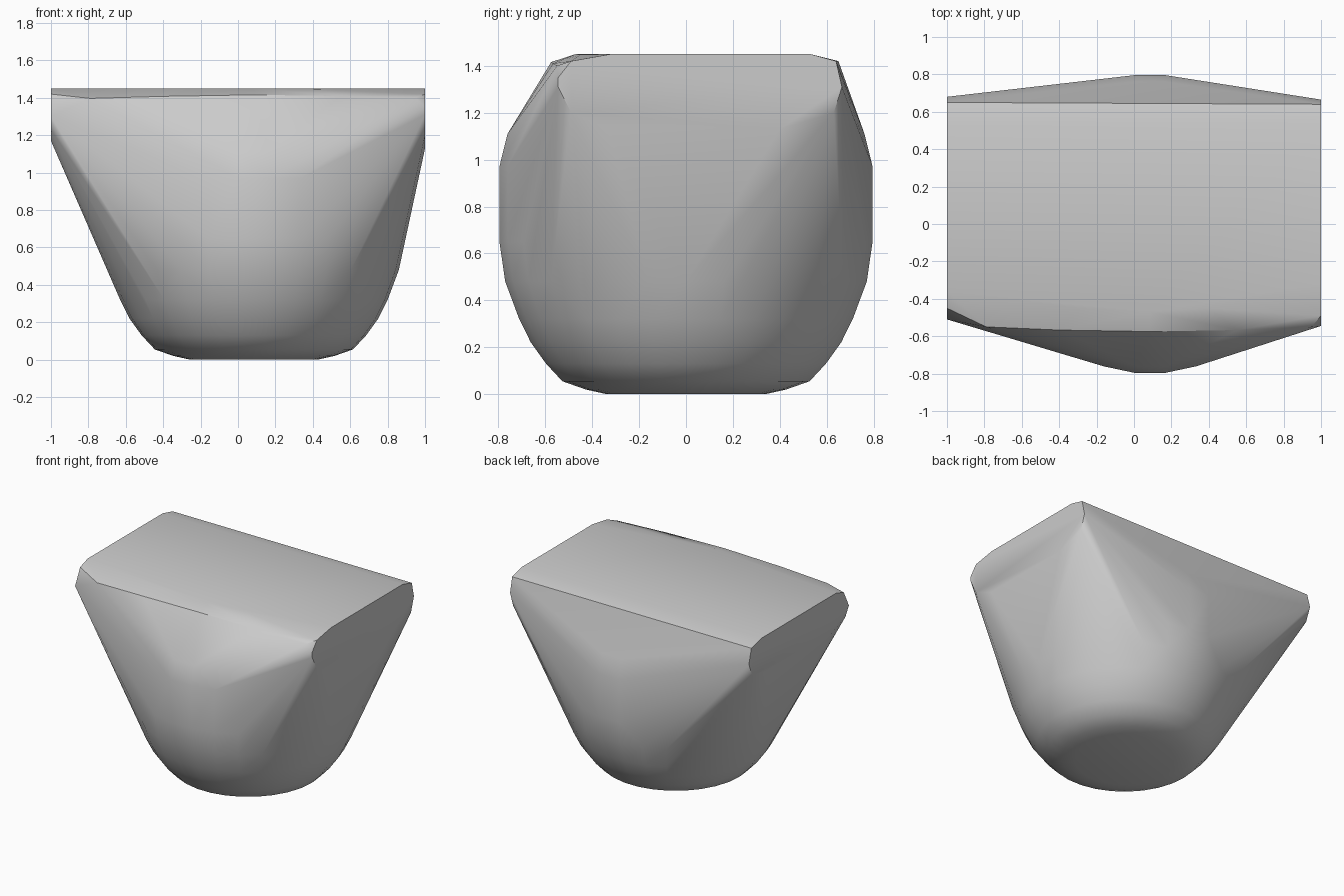
import bpy, bmesh, math

cube = bpy.data.objects.get("Cube")
if cube:
    bpy.data.objects.remove(cube, do_unlink=True)

mat = bpy.data.materials.new("neutral grey")
mat.use_nodes = True
grey = (0.6, 0.6, 0.6, 1)
mat.diffuse_color = grey
mat.node_tree.nodes["Principled BSDF"].inputs["Base Color"].default_value = grey

CENTRE_X = 0.085
SEGMENTS = 30

# Round bowl: (radius, height) profile turned about the centre
bowl = [(0.34, 0.0), (0.43, 0.02), (0.53, 0.055), (0.60, 0.13), (0.665, 0.22),
        (0.715, 0.32), (0.775, 0.48), (0.8, 0.65), (0.8, 0.97), (0.765, 1.11)]

# Flat end plates: (y, z) outlines at each end
right_end = [(-0.36, 1.45), (-0.45, 1.42), (-0.51, 1.3), (-0.47, 1.23), (-0.3, 1.17),
             (0.42, 1.17), (0.64, 1.21), (0.68, 1.31), (0.65, 1.42), (0.53, 1.45)]
left_end = [(-0.32, 1.45), (-0.49, 1.42), (-0.545, 1.35), (-0.545, 1.31), (-0.49, 1.2),
            (-0.33, 1.13), (0.4, 1.13), (0.63, 1.2), (0.665, 1.31), (0.64, 1.42), (0.53, 1.45)]

# Gently bowed front rim of the lid: (x, y, z)
rim = [(-0.79, -0.55, 1.397), (-0.4, -0.567, 1.408), (CENTRE_X, -0.575, 1.416),
       (0.55, -0.567, 1.41), (0.95, -0.55, 1.4),
       (-0.3, -0.45, 1.448), (CENTRE_X, -0.47, 1.45), (0.4, -0.45, 1.448)]

points = list(rim)
for radius, z in bowl:
    for i in range(SEGMENTS):
        a = math.tau * (i + 0.5) / SEGMENTS
        points.append((CENTRE_X + radius * math.sin(a), radius * math.cos(a), z))
for x, outline in ((-1, right_end), (1, left_end)):
    points += [(x, y, z) for y, z in outline]

# Tight shell wrapped around the bowl, end plates and rim
bm = bmesh.new()
for p in points:
    bm.verts.new(p)
bmesh.ops.convex_hull(bm, input=bm.verts)
bmesh.ops.delete(bm, geom=[v for v in bm.verts if not v.link_faces], context="VERTS")
bmesh.ops.dissolve_limit(bm, angle_limit=math.radians(0.5), verts=bm.verts, edges=bm.edges)
bmesh.ops.recalc_face_normals(bm, faces=bm.faces)

mesh = bpy.data.meshes.new("shell")
bm.to_mesh(mesh)
bm.free()
shell = bpy.data.objects.new("shell", mesh)
bpy.context.collection.objects.link(shell)
mesh.materials.append(mat)

# Smooth sides with a crisp edge around the lid
bpy.ops.object.select_all(action="DESELECT")
shell.select_set(True)
bpy.context.view_layer.objects.active = shell
bpy.ops.object.shade_smooth_by_angle(angle=math.radians(40))
